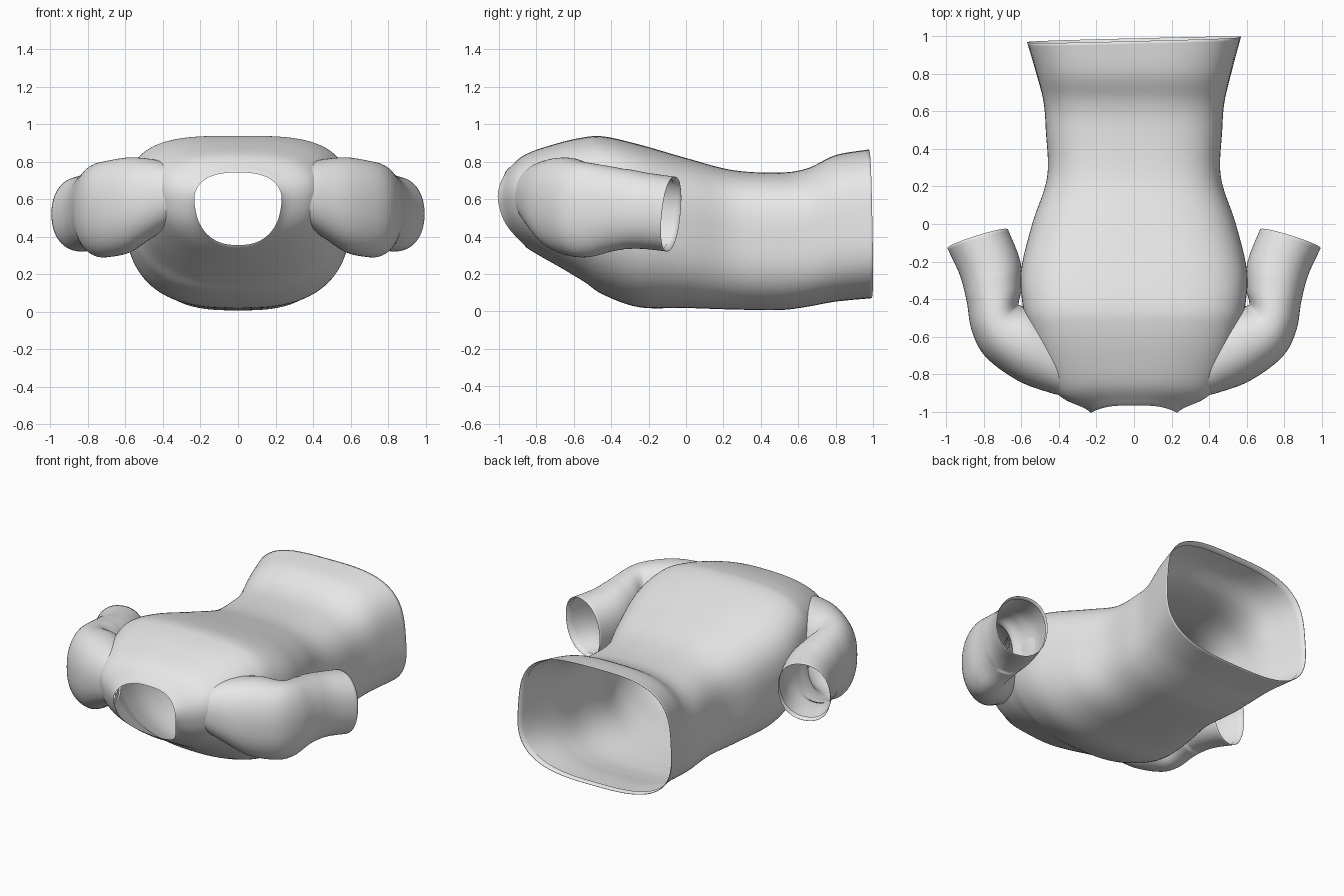
import bpy, bmesh, math
from mathutils import Vector
from mathutils.bvhtree import BVHTree

if "Cube" in bpy.data.objects:
    bpy.data.objects.remove(bpy.data.objects["Cube"])

cloth = bpy.data.materials.new("light grey cloth")
cloth.diffuse_color = (0.8, 0.8, 0.8, 1)
cloth.use_nodes = True
cloth.node_tree.nodes["Principled BSDF"].inputs["Base Color"].default_value = cloth.diffuse_color


def smooth_rows(rows, n):
    """Catmull-Rom interpolation of section rows."""
    out = []
    for i in range(len(rows) - 1):
        a, b, c, d = rows[max(i - 1, 0)], rows[i], rows[i + 1], rows[min(i + 2, len(rows) - 1)]
        for k in range(n):
            t = k / n
            out.append([0.5 * (2 * q + (r - p) * t + (2 * p - 5 * q + 4 * r - s) * t * t
                               + (3 * q - p - 3 * r + s) * t ** 3) for p, q, r, s in zip(a, b, c, d)])
    return out + [list(rows[-1])]


def super_cs(i, n, e_top, e_bottom):
    a = 2 * math.pi * i / n
    e = e_top if a < math.pi else e_bottom
    f = lambda v: math.copysign(abs(v) ** (2 / e), v)
    return f(math.cos(a)), f(math.sin(a)), abs(math.cos(a)) ** 2.5


def loft(rings):
    """Open tube through rings, normals pointing outwards."""
    bm = bmesh.new()
    vs = [[bm.verts.new(p) for p in r] for r in rings]
    n = len(rings[0])
    score = 0
    for j, (r, s) in enumerate(zip(vs, vs[1:])):
        mid = sum(rings[j], Vector()) / n
        for i in range(n):
            f = bm.faces.new((r[i], r[(i + 1) % n], s[(i + 1) % n], s[i]))
            f.normal_update()
            score += f.normal.dot(f.calc_center_median() - mid)
    if score < 0:
        bmesh.ops.reverse_faces(bm, faces=bm.faces)
    bm.normal_update()
    return bm


def trim(bm, tree, depth, min_x):
    """Remove faces buried deeper than depth inside the other part."""
    def buried(v):
        p = Vector((abs(v.co.x), v.co.y, v.co.z))
        co, no, _, d = tree.find_nearest(p)
        return p.x > min_x and d > depth and (p - co).dot(no) < 0
    bad = [f for f in bm.faces if all(buried(v) for v in f.verts)]
    bmesh.ops.delete(bm, geom=bad, context='FACES')


def finish(bm, name):
    me = bpy.data.meshes.new(name)
    bm.to_mesh(me)
    bm.free()
    me.materials.append(cloth)
    me.polygons.foreach_set("use_smooth", [True] * len(me.polygons))
    ob = bpy.data.objects.new(name, me)
    bpy.context.collection.objects.link(ob)
    return ob


def lip(ring, prev):
    """Folded-in hem: edge ring pulled slightly inwards and back."""
    mid = sum(ring, Vector()) / len(ring)
    back = (sum(prev, Vector()) / len(prev) - mid).normalized() * 0.04
    return [[mid + (p - mid) * 0.993 for p in ring],
            [mid + (p - mid) * 0.975 + back for p in ring]]


# torso: y top, y bottom, side bulge, half width, z bottom, z top,
#        narrowing below, squareness above, squareness below
torso = [
    (-.968, -.865, .080, .262, .355, .742, .26, 2.4, 2.5),
    (-.945, -.845, .078, .295, .335, .768, .26, 2.5, 2.4),
    (-.860, -.770, .085, .450, .290, .838, .24, 2.6, 2.3),
    (-.710, -.650, .055, .535, .222, .892, .16, 2.9, 2.4),
    (-.560, -.540, .020, .585, .155, .928, .12, 3.2, 2.5),
    (-.440, -.440, .000, .615, .088, .935, .09, 3.3, 2.5),
    (-.250, -.250, .000, .626, .022, .892, .09, 3.2, 2.6),
    (.000, .000, .000, .558, .018, .820, .06, 3.0, 2.7),
    (.250, .250, .000, .472, .010, .755, .04, 3.0, 2.8),
    (.500, .500, .000, .475, .007, .742, .02, 3.0, 2.9),
    (.650, .650, .000, .480, .025, .765, -.01, 3.0, 3.0),
    (.800, .800, .000, .505, .052, .835, -.05, 3.1, 3.0),
    (.975, .990, .000, .543, .070, .865, -.09, 3.3, 3.0),
]
N = 112
rings = []
for yt, yb, bump, w, zb, zt, egg, e1, e2 in smooth_rows(torso, 7):
    ring = []
    for i in range(N):
        c, s, side = super_cs(i, N, e1, e2)
        v = (s + 1) / 2
        y = yb + (yt - yb) * v - bump * side
        hem = max(0, y - .7) * .05 * c
        ring.append(Vector((w * c * (1 - egg * (1 - v)), y + hem, zb + (zt - zb) * v)))
    rings.append(ring)
body_bm = loft(rings + lip(rings[-1], rings[-4]))

# sleeve: inner x, y, outer x, y, z bottom, z top
sleeve = [
    (.24, -.66, .22, -.945, .53, .74),
    (.36, -.58, .35, -.922, .46, .785),
    (.45, -.51, .46, -.896, .395, .812),
    (.54, -.45, .62, -.835, .315, .822),
    (.605, -.435, .79, -.71, .29, .803),
    (.615, -.42, .865, -.57, .295, .79),
    (.600, -.34, .893, -.41, .325, .77),
    (.606, -.20, .93, -.27, .335, .742),
    (.672, -.03, .995, -.13, .32, .72),
]
M = 64
arm = []
for xi, yi, xo, yo, zb, zt in smooth_rows(sleeve, 7):
    ring = []
    for i in range(M):
        c, s, _ = super_cs(i, M, 2.2, 2.2)
        k = (c + 1) / 2
        ring.append(Vector((xi + (xo - xi) * k, yi + (yo - yi) * k + .02 * s * (yi > -.3),
                            zb + (zt - zb) * (s + 1) / 2)))
    arm.append(ring)
sleeve_bm = loft(arm + lip(arm[-1], arm[-4]))

# open the armholes, hide nothing inside
body_tree, sleeve_tree = BVHTree.FromBMesh(body_bm), BVHTree.FromBMesh(sleeve_bm)
trim(body_bm, sleeve_tree, 0.012, 0.3)
trim(sleeve_bm, body_tree, 0.012, 0.0)

finish(body_bm, "shirt_body")
sleeves = finish(sleeve_bm, "sleeves")
sleeves.modifiers.new("mirror", 'MIRROR').use_mirror_merge = False
